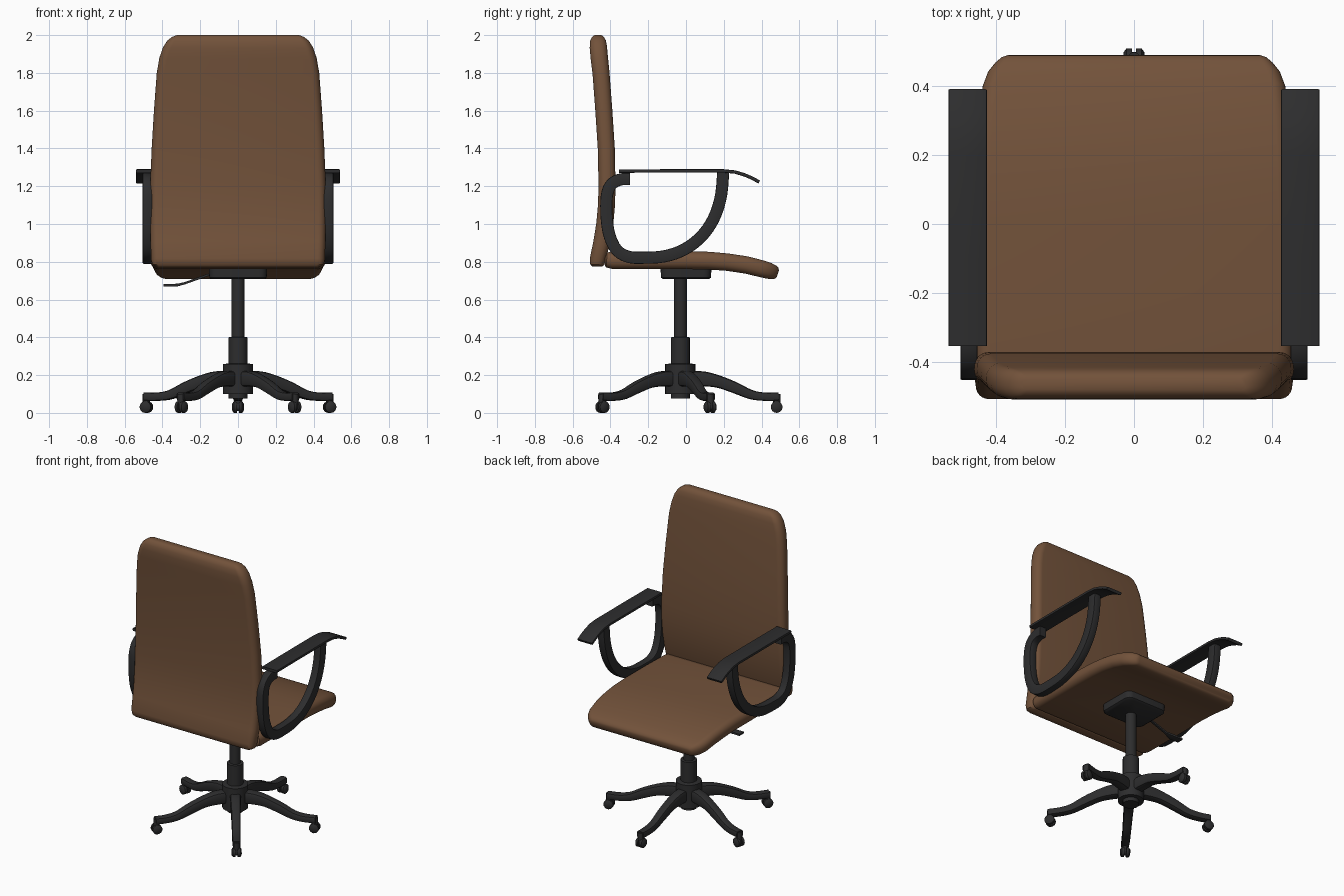
import bpy, bmesh, math
from mathutils import Matrix, Vector

if "Cube" in bpy.data.objects:
    bpy.data.objects.remove(bpy.data.objects["Cube"])


def material(name, rgb):
    m = bpy.data.materials.new(name)
    m.diffuse_color = (*rgb, 1)
    m.use_nodes = True
    m.node_tree.nodes["Principled BSDF"].inputs["Base Color"].default_value = m.diffuse_color
    return m


BROWN = material("brown upholstery", (0.17, 0.085, 0.043))
BLACK = material("black plastic", (0.026, 0.026, 0.027))


def finish(bm, name, mat, matrix, angle=40):
    bmesh.ops.recalc_face_normals(bm, faces=bm.faces)
    bm.transform(matrix)
    mesh = bpy.data.meshes.new(name)
    bm.to_mesh(mesh)
    bm.free()
    mesh.materials.append(mat)
    ob = bpy.data.objects.new(name, mesh)
    bpy.context.collection.objects.link(ob)
    bpy.ops.object.select_all(action='DESELECT')
    ob.select_set(True)
    bpy.context.view_layer.objects.active = ob
    bpy.ops.object.shade_smooth_by_angle(angle=math.radians(angle))
    return ob


def skin(bm, rings):
    """Bridge equal rings of points and cap both ends."""
    vs = [[bm.verts.new(p) for p in r] for r in rings]
    n = len(vs[0])
    for a, b in zip(vs, vs[1:]):
        for i in range(n):
            j = (i + 1) % n
            bm.faces.new((a[i], a[j], b[j], b[i]))
    bm.faces.new(vs[0])
    bm.faces.new(vs[-1])


def smooth(pts, k=4):
    """Catmull-Rom refinement of a list of stations."""
    p = [Vector(q) for q in pts]
    p = [p[0] * 2 - p[1]] + p + [p[-1] * 2 - p[-2]]
    out = []
    for a, b, c, d in zip(p, p[1:], p[2:], p[3:]):
        for i in range(k):
            t = i / k
            out.append(0.5 * (2 * b + (c - a) * t + (2 * a - 5 * b + 4 * c - d) * t * t
                              + (3 * b - a - 3 * c + d) * t ** 3))
    return out + [p[-2]]


def loft(name, mat, stations, rounding=0.2, seg=2, matrix=Matrix()):
    """Rounded-rectangle sections along a path in the yz plane.
    station = (y, z, half thickness, half width)"""
    rings = []
    for i, (y, z, ht, hw) in enumerate(stations):
        a, b = stations[max(i - 1, 0)], stations[min(i + 1, len(stations) - 1)]
        t = Vector((b[0] - a[0], b[1] - a[1])).normalized()
        r = rounding * min(ht, hw)
        ring = []
        for q, (sx, sv) in enumerate(((1, 1), (-1, 1), (-1, -1), (1, -1))):
            for k in range(seg + 1):
                ang = (q + k / seg) * math.pi / 2
                u = sx * (hw - r) + r * math.cos(ang)
                v = sv * (ht - r) + r * math.sin(ang)
                ring.append((u, y - t.y * v, z + t.x * v))
        rings.append(ring)
    bm = bmesh.new()
    skin(bm, rings)
    return finish(bm, name, mat, matrix)


def lathe(name, mat, profile, matrix, n=24):
    """Solid of revolution around z from (radius, z) points."""
    bm = bmesh.new()
    skin(bm, [[(r * math.cos(2 * math.pi * i / n), r * math.sin(2 * math.pi * i / n), z)
               for i in range(n)] for r, z in profile])
    return finish(bm, name, mat, matrix)


# Backrest: gently bowed cushion, narrowing to a rounded top
loft("backrest", BROWN, [
    (-.47, .775, .026, .435), (-.47, .785, .037, .452), (-.468, .81, .042, .46),
    (-.447, .9, .044, .463), (-.43, 1.0, .045, .465), (-.421, 1.1, .045, .466),
    (-.418, 1.2, .045, .465), (-.422, 1.4, .045, .457), (-.435, 1.6, .045, .445),
    (-.45, 1.8, .045, .43), (-.459, 1.88, .046, .416), (-.464, 1.935, .046, .397),
    (-.466, 1.97, .042, .375), (-.466, 1.99, .032, .35), (-.466, 2.0, .018, .325)],
    rounding=0.9, seg=6)

# Seat: cushion with a waterfall front edge
loft("seat", BROWN, [
    (-.43, .81, .03, .44), (-.42, .81, .04, .455), (-.39, .807, .045, .46),
    (-.2, .808, .046, .463), (0, .808, .047, .463), (.12, .806, .047, .46),
    (.22, .798, .046, .457), (.32, .783, .046, .45), (.40, .763, .045, .44),
    (.44, .752, .043, .425), (.465, .744, .038, .405), (.48, .739, .03, .388),
    (.486, .737, .018, .375)], rounding=0.9, seg=6)

# Armrests: open loop frame plus a thin pad that droops at the front
LOOP = [(-.297, 1.238), (-.345, 1.236), (-.39, 1.215), (-.415, 1.17), (-.422, 1.1),
        (-.418, 1.01), (-.402, .93), (-.365, .86), (-.3, .825), (-.21, .822),
        (-.12, .828), (-.03, .855), (.05, .905), (.115, .975), (.16, 1.06),
        (.187, 1.16), (.197, 1.275)]
PAD = [(-.355, 1.28), (-.1, 1.281), (.2, 1.281), (.26, 1.275), (.31, 1.26),
       (.35, 1.243), (.388, 1.222)]
for side, s in (("left", -1), ("right", 1)):
    loft(side + "_arm_frame", BLACK, [(*p, .032, .025) for p in smooth(LOOP, 3)],
         matrix=Matrix.Translation((s * .48, 0, 0)))
    loft(side + "_arm_pad", BLACK, [(*p, .009, .056) for p in PAD],
         rounding=0.6, matrix=Matrix.Translation((s * .484, 0, 0)))

# Tilt mechanism under the seat
loft("mechanism_plate", BLACK, [(0, .708, .12, .14), (0, .716, .132, .152),
                                (0, .765, .135, .155)], rounding=0.3, seg=4)

# Height lever on the -x side, with a flat paddle end
base = Matrix.Translation((0, -.03, 0))
loft("height_lever", BLACK, [(.1, .74, .006, .007), (.16, .73, .006, .007),
                             (.28, .687, .006, .008), (.32, .677, .007, .022),
                             (.395, .676, .006, .024)],
     matrix=base @ Matrix.Rotation(math.pi / 2, 4, 'Z'))

# Gas column and hub
lathe("column_and_hub", BLACK, [(.05, .075), (.05, .1), (.08, .1), (.08, .258), (.05, .262),
                                (.05, .4), (.034, .402), (.034, .72)], base)

# Five legs with casters, one pointing along +y
LEG = smooth([(.04, .18, .04, .034), (.12, .18, .04, .033), (.2, .166, .033, .03),
              (.29, .133, .03, .028), (.37, .098, .025, .026), (.44, .086, .022, .026),
              (.52, .086, .022, .024)], 3)
WHEEL = [(.018, -.031), (.031, -.022), (.031, -.006), (.02, -.006),
         (.02, .006), (.031, .006), (.031, .022), (.018, .031)]
for i in range(5):
    turn = base @ Matrix.Rotation(i * math.tau / 5, 4, 'Z')
    loft(f"leg_{i + 1}", BLACK, LEG, rounding=0.5, matrix=turn)
    tip = turn @ Matrix.Translation((0, .51, 0))
    lathe(f"caster_stem_{i + 1}", BLACK, [(.02, .035), (.02, .1)], tip, 12)
    lathe(f"caster_{i + 1}", BLACK, WHEEL,
          tip @ Matrix.Translation((0, 0, .031)) @ Matrix.Rotation(math.pi / 2, 4, 'Y'), 16)
